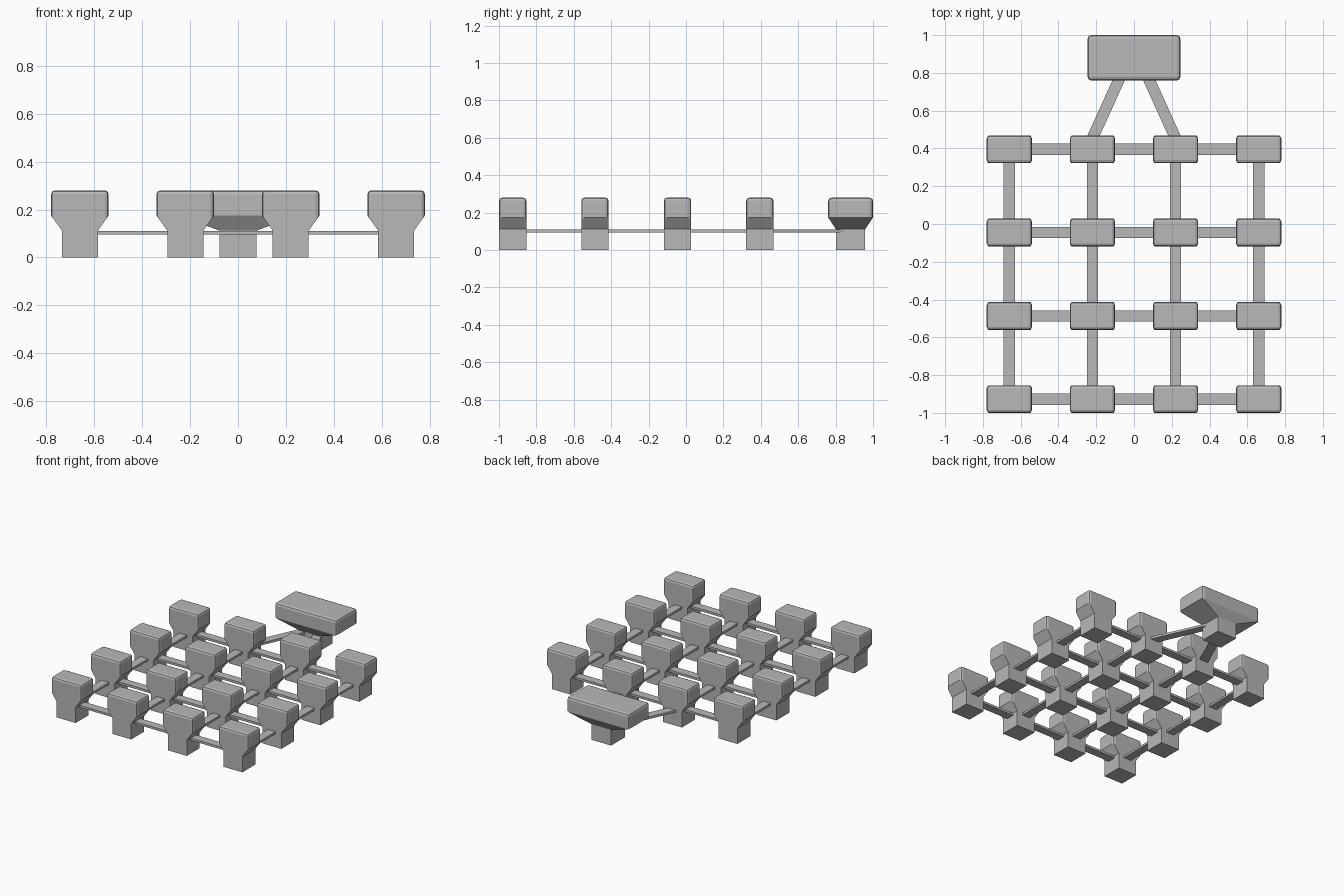
import bpy, bmesh, math
from mathutils import Vector

cube = bpy.data.objects.get("Cube")
if cube:
    bpy.data.objects.remove(cube, do_unlink=True)

grey = bpy.data.materials.new("plain grey")
grey.use_nodes = True
grey.diffuse_color = (0.48, 0.48, 0.48, 1)
grey.node_tree.nodes["Principled BSDF"].inputs["Base Color"].default_value = grey.diffuse_color


def add_object(name, bm, location, angle=0):
    bmesh.ops.recalc_face_normals(bm, faces=bm.faces)
    mesh = bpy.data.meshes.new(name)
    bm.to_mesh(mesh)
    bm.free()
    mesh.materials.append(grey)
    obj = bpy.data.objects.new(name, mesh)
    obj.location = location
    obj.rotation_euler.z = angle
    bpy.context.collection.objects.link(obj)
    return obj


def pedestal_block(name, location, foot, head, bevel):
    """Loft a narrow foot through a flare into a wide head with a rounded rim."""
    bm = bmesh.new()
    rings = []
    for (hx, hy), z in ((foot, 0), (foot, 0.112), (head, 0.175), (head, 0.28)):
        rings.append([bm.verts.new((sx * hx, sy * hy, z))
                      for sx, sy in ((-1, -1), (1, -1), (1, 1), (-1, 1))])
    for low, high in zip(rings, rings[1:]):
        for i in range(4):
            j = (i + 1) % 4
            bm.faces.new((low[i], low[j], high[j], high[i]))
    bm.faces.new(rings[0][::-1])
    bm.faces.new(rings[-1])
    top = set(rings[-1])
    rim = [e for e in bm.edges if top & set(e.verts)]
    bmesh.ops.bevel(bm, geom=rim, offset=bevel, segments=2, profile=0.5, affect='EDGES')
    return add_object(name, bm, location)


def connecting_bar(name, start, end, width=0.06):
    """Lay a thin flat strip between two points on the plan."""
    a, b = Vector(start), Vector(end)
    run = b - a
    bm = bmesh.new()
    bmesh.ops.create_cube(bm, size=1)
    bmesh.ops.scale(bm, vec=(run.length, width, 0.016), verts=bm.verts)
    mid = (a + b) / 2
    return add_object(name, bm, (mid.x, mid.y, 0.103), math.atan2(run.y, run.x))


columns = [-0.66, -0.22, 0.22, 0.66]
rows = [-0.927, -0.487, -0.045, 0.395]

# Grid of small blocks
for r, y in enumerate(rows):
    for c, x in enumerate(columns):
        pedestal_block(f"small_block_{r + 1}_{c + 1}", (x, y, 0),
                       (0.075, 0.073), (0.12, 0.073), 0.016)

# Strips along rows and columns
for r, y in enumerate(rows):
    for c in range(3):
        connecting_bar(f"row_bar_{r + 1}_{c + 1}", (columns[c], y), (columns[c + 1], y))
for c, x in enumerate(columns):
    for r in range(3):
        connecting_bar(f"column_bar_{c + 1}_{r + 1}", (x, rows[r]), (x, rows[r + 1]))

# Large block at the back with its two slanted strips
pedestal_block("large_block", (0, 0.88, 0), (0.078, 0.078), (0.245, 0.12), 0.018)
for side, name in ((-1, "right"), (1, "left")):
    connecting_bar(f"slanted_bar_{name}", (side * 0.24, 0.41), (side * 0.05, 0.83))
